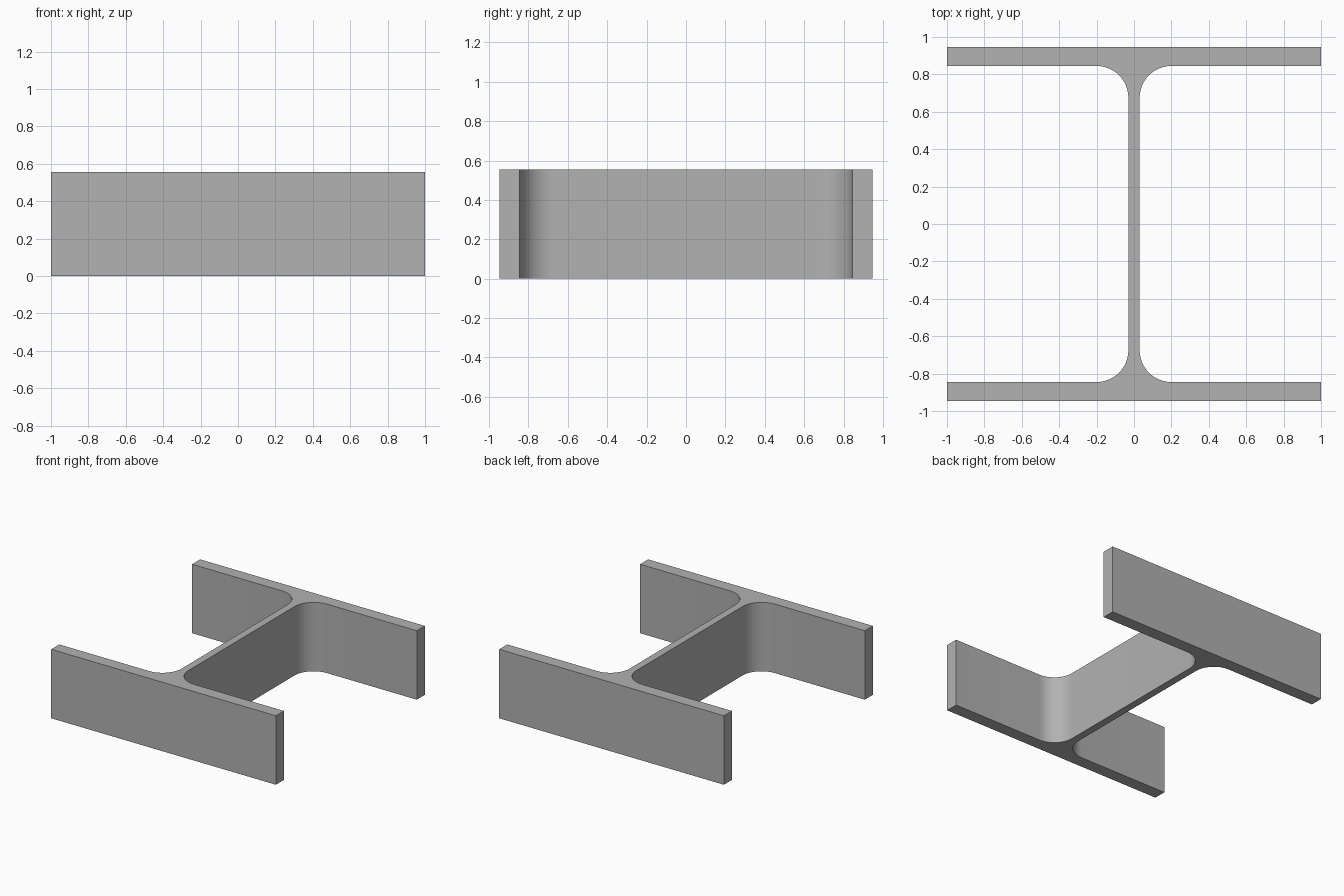
import bpy
import bmesh
from math import sin, cos, pi, radians

cube = bpy.data.objects.get("Cube")
if cube:
    bpy.data.objects.remove(cube, do_unlink=True)

HALF_WIDTH = 1.0     # flange half width
OUTER = 0.947        # outer flange face
INNER = 0.845        # inner flange face
WEB = 0.03           # web half thickness
RADIUS = 0.17        # root fillet
HEIGHT = 0.555
STEPS = 12

# Plain grey steel
steel = bpy.data.materials.new("grey_steel")
steel.use_nodes = True
colour = (0.445, 0.445, 0.445, 1)
steel.diffuse_color = colour
steel.node_tree.nodes["Principled BSDF"].inputs["Base Color"].default_value = colour

# One quarter of the section, from the flange tip to the web
quarter = [(HALF_WIDTH, OUTER), (HALF_WIDTH, INNER)]
for i in range(STEPS + 1):
    a = pi / 2 * (1 + i / STEPS)
    quarter.append((WEB + RADIUS + RADIUS * cos(a), INNER - RADIUS + RADIUS * sin(a)))

# Mirror the quarter into the full I-shaped outline
right_side = quarter + [(x, -y) for x, y in reversed(quarter)]
outline = right_side + [(-x, y) for x, y in reversed(right_side)]

# Extrude the section upward
bm = bmesh.new()
base = bm.faces.new([bm.verts.new((x, y, 0)) for x, y in outline])
extruded = bmesh.ops.extrude_face_region(bm, geom=[base], use_keep_orig=True)
top = [v for v in extruded["geom"] if isinstance(v, bmesh.types.BMVert)]
bmesh.ops.translate(bm, verts=top, vec=(0, 0, HEIGHT))
bmesh.ops.recalc_face_normals(bm, faces=bm.faces)

mesh = bpy.data.meshes.new("i_beam")
bm.to_mesh(mesh)
bm.free()
mesh.materials.append(steel)
beam = bpy.data.objects.new("i_beam", mesh)
bpy.context.collection.objects.link(beam)

# Smooth fillets, crisp edges elsewhere
bpy.ops.object.select_all(action="DESELECT")
beam.select_set(True)
bpy.context.view_layer.objects.active = beam
bpy.ops.object.shade_smooth_by_angle(angle=radians(30))
